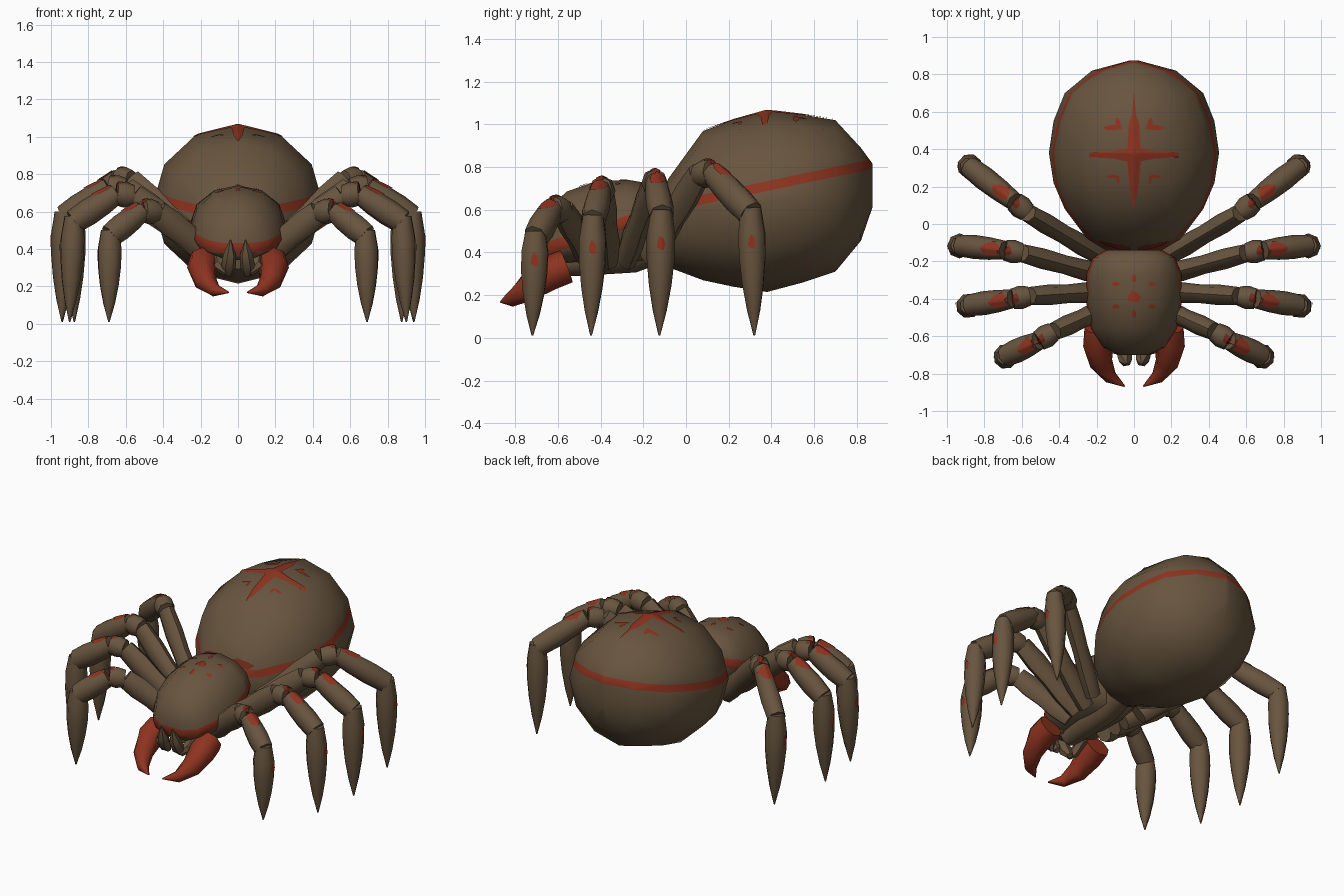
import bpy, bmesh, math
from mathutils import Vector
from mathutils.bvhtree import BVHTree

old = bpy.data.objects.get("Cube")
if old:
    bpy.data.objects.remove(old, do_unlink=True)


def material(name, color):
    m = bpy.data.materials.new(name)
    m.use_nodes = True
    m.diffuse_color = (*color, 1)
    m.node_tree.nodes["Principled BSDF"].inputs["Base Color"].default_value = (*color, 1)
    return m


BROWN = material("earth brown", (0.138, 0.09, 0.049))
RED = material("rust red", (0.27, 0.033, 0.014))
DARK = material("dark rust", (0.17, 0.024, 0.012))


def finish(name, bm, mats, angle=50, mirror=False):
    mesh = bpy.data.meshes.new(name)
    bm.to_mesh(mesh)
    mesh.shade_smooth()
    mesh.set_sharp_from_angle(angle=math.radians(angle))
    for m in mats:
        mesh.materials.append(m)
    obj = bpy.data.objects.new(name, mesh)
    bpy.context.collection.objects.link(obj)
    if mirror:
        obj.modifiers.new("mirror", "MIRROR").use_mirror_merge = False
    return BVHTree.FromBMesh(bm)


def skin(bm, rings):
    """Join rings of points with quads and close both ends."""
    loops = [[bm.verts.new(p) for p in ring] for ring in rings]
    n = len(loops[0])
    for a, b in zip(loops, loops[1:]):
        for i in range(n):
            j = (i + 1) % n
            bm.faces.new((a[i], a[j], b[j], b[i]))
    bm.faces.new(loops[0])
    bm.faces.new(loops[-1])
    bmesh.ops.recalc_face_normals(bm, faces=bm.faces)


def body(name, sections, band_y, band_z, slope, thick):
    """Loft of 12-sided rings (y, middle z, half width, rise, drop) with a red band."""
    bm = bmesh.new()
    rings = []
    for y, zc, w, up, down in sections:
        ring = []
        for k in range(12):
            a = k * math.tau / 12
            c = math.cos(a)
            ring.append((w * math.sin(a), y, zc + c * (up if c > 0 else down)))
        rings.append(ring)
    skin(bm, rings)
    normal = Vector((0, -slope, 1))
    for side in (-1, 1):
        bmesh.ops.bisect_plane(bm, geom=bm.verts[:] + bm.edges[:] + bm.faces[:],
                               plane_co=(0, band_y, band_z + side * thick / 2), plane_no=normal)
    for f in bm.faces:
        c = f.calc_center_median()
        off = c.z - band_z - slope * (c.y - band_y)
        f.material_index = int(abs(off) < thick / 2)
    return finish(name, bm, (BROWN, RED), 60)


def tube(bm, points, radii, sides=8, tall=1):
    """Tapered tube; tall stretches its section upright."""
    points = [Vector(p) for p in points]
    rings = []
    for i, (p, r) in enumerate(zip(points, radii)):
        d = points[min(i + 1, len(points) - 1)] - points[max(i - 1, 0)]
        u = d.cross(Vector((0, 0, 1))).normalized()
        v = d.cross(u).normalized() * tall
        rings.append([p + r * (u * math.cos(k * math.tau / sides) + v * math.sin(k * math.tau / sides))
                      for k in range(sides)])
    skin(bm, rings)


def segment(bm, a, b, radii, tall=1):
    """Straight limb segment with evenly spaced radii."""
    a, b = Vector(a), Vector(b)
    tube(bm, [a.lerp(b, i / (len(radii) - 1)) for i in range(len(radii))], radii, 8, tall)


def decal(name, tree, center, u, v, outline, mat=RED, cuts=3, mirror=False):
    """Thin painted patch: outline in the u, v plane, dropped onto a surface."""
    center, u, v = Vector(center), Vector(u).normalized(), Vector(v).normalized()
    n = u.cross(v).normalized()
    bm = bmesh.new()
    mid = bm.verts.new(center)
    rim = [bm.verts.new(center + u * a + v * b) for a, b in outline]
    for i in range(len(rim)):
        bm.faces.new((mid, rim[i], rim[(i + 1) % len(rim)]))
    bmesh.ops.subdivide_edges(bm, edges=bm.edges[:], cuts=cuts, use_grid_fill=True)
    missed = []
    for p in bm.verts:
        hit, normal, _, _ = tree.ray_cast(p.co + n * 0.4, -n)
        if hit:
            p.co = hit + normal * 0.005
        else:
            missed.append(p)
    bmesh.ops.delete(bm, geom=missed, context="VERTS")
    bm.normal_update()
    for f in bm.faces:
        if f.normal.dot(n) < 0:
            f.normal_flip()
    finish(name, bm, (mat,), 60, mirror)


def blob(w, h, n=7):
    """Slightly ragged oval outline."""
    return [((1 - 0.2 * (k % 2)) * w * math.cos(k * math.tau / n),
             (1 - 0.2 * (k % 2)) * h * math.sin(k * math.tau / n)) for k in range(n)]


X, Y, Z = (1, 0, 0), (0, 1, 0), (0, 0, 1)

# Abdomen with its sloping band
abdomen = body("abdomen", [
    (-0.14, 0.53, 0.15, 0.1, 0.1), (-0.08, 0.54, 0.25, 0.21, 0.21),
    (0.08, 0.62, 0.37, 0.35, 0.35), (0.22, 0.63, 0.43, 0.39, 0.39),
    (0.38, 0.64, 0.455, 0.425, 0.425), (0.55, 0.65, 0.43, 0.395, 0.39),
    (0.70, 0.665, 0.37, 0.355, 0.355), (0.82, 0.69, 0.225, 0.2, 0.235),
    (0.875, 0.715, 0.02, 0.1, 0.1)], 0.48, 0.732, 0.21, 0.046)

# Star mark and flecks on top of the abdomen
right = [(0.009, 0.21), (0.026, 0.17), (0.034, 0.034), (0.11, 0.019), (0.235, 0.012),
         (0.235, -0.012), (0.11, -0.019), (0.034, -0.034), (0.022, -0.18)]
star = [(0, 0.33)] + right + [(0, -0.29)] + [(-a, b) for a, b in reversed(right)]
decal("star_mark", abdomen, (0, 0.37, 1.1), X, Y, star[::-1], cuts=5)
for name, y, s, size in (("rear", 0.515, 1, 1.1), ("front", 0.255, -1, 0.7)):
    decal(name + "_fleck_pair", abdomen, (0.11, y, 1.1), X, Y,
          blob(0.052 * size, 0.015 * size), mirror=True)
    decal(name + "_fleck_hook_pair", abdomen, (0.085, y + s * 0.02, 1.1), Y, (-1, 0, 0),
          blob(0.03 * size, 0.015 * size), mirror=True)
decal("front_patch_pair", abdomen, (0.095, -0.1, 0.655), X, Z, blob(0.09, 0.03), DARK, mirror=True)

# Head shell with red rim
head = body("head", [
    (-0.70, 0.42, 0.08, 0.08, 0.05), (-0.66, 0.42, 0.165, 0.17, 0.08),
    (-0.56, 0.445, 0.23, 0.24, 0.10), (-0.42, 0.49, 0.255, 0.245, 0.14),
    (-0.27, 0.54, 0.255, 0.2, 0.2), (-0.18, 0.57, 0.22, 0.155, 0.22),
    (-0.14, 0.58, 0.15, 0.09, 0.15)], -0.3, 0.535, 0.33, 0.06)
decal("head_mark", head, (0, -0.39, 0.8), X, Y, blob(0.036, 0.036))
for i, y in enumerate((-0.29, -0.48)):
    decal(f"head_dot_{i + 1}", head, (0, y, 0.8), X, Y, blob(0.012, 0.025))
for i, y in enumerate((-0.32, -0.44)):
    decal(f"head_dot_pair_{i + 1}", head, (0.095, y, 0.8), X, Y, blob(0.022, 0.014), mirror=True)

# Waist and belly
bm = bmesh.new()
tube(bm, [(0, -0.62, 0.35), (0, -0.5, 0.37), (0, -0.25, 0.39), (0, -0.08, 0.46)], [0.06, 0.08, 0.085, 0.09])
finish("waist", bm, (BROWN,))

# Curved red fangs
bm = bmesh.new()
tube(bm, [(0.185, -0.56, 0.335), (0.19, -0.65, 0.3), (0.175, -0.745, 0.23),
          (0.125, -0.82, 0.18), (0.05, -0.868, 0.168)], [0.08, 0.082, 0.062, 0.036, 0.004])
finish("fang_pair", bm, (RED,), mirror=True)

# Small mouth feelers
bm = bmesh.new()
tube(bm, [(0.05, -0.66, 0.26), (0.05, -0.70, 0.31), (0.045, -0.73, 0.37), (0.04, -0.75, 0.45)],
     [0.02, 0.04, 0.035, 0.003], 6)
tube(bm, [(0.1, -0.58, 0.36), (0.1, -0.67, 0.31), (0.06, -0.69, 0.27)], [0.04, 0.035, 0.02], 6)
finish("feeler_pair", bm, (BROWN,), mirror=True)

# Legs: hip, knee start, knee end, ankle, foot tip
legs = [
    [(0.13, -0.44, 0.36), (0.43, -0.575, 0.595), (0.51, -0.625, 0.605), (0.685, -0.705, 0.47), (0.69, -0.72, 0.01)],
    [(0.14, -0.36, 0.37), (0.56, -0.385, 0.685), (0.65, -0.40, 0.695), (0.88, -0.435, 0.545), (0.90, -0.445, 0.01)],
    [(0.14, -0.28, 0.37), (0.6, -0.155, 0.72), (0.69, -0.14, 0.73), (0.93, -0.115, 0.57), (0.94, -0.125, 0.01)],
    [(0.18, -0.17, 0.38), (0.57, 0.06, 0.765), (0.64, 0.12, 0.775), (0.88, 0.305, 0.58), (0.875, 0.32, 0.01)],
]
for i, (hip, knee, shin, ankle, foot) in enumerate(legs):
    bm = bmesh.new()
    segment(bm, hip, knee, [0.048, 0.056, 0.05, 0.055, 0.048], 1.35)
    segment(bm, knee, shin, [0.052, 0.063, 0.055], 1.1)
    segment(bm, shin, ankle, [0.05, 0.06, 0.064, 0.058], 1.12)
    top = Vector(ankle) + Vector((0, 0, 0.03))
    segment(bm, top, foot, [0.05, 0.067, 0.065, 0.053, 0.033, 0.004])
    leg = finish(f"leg_pair_{i + 1}", bm, (BROWN,), mirror=True)

    # Red marks on the shin, the knee and the outer face of the foot
    along = Vector(ankle) - Vector(shin)
    across = Vector((-along.y, along.x, 0))
    spot = Vector(shin) + along * 0.18
    decal(f"shin_mark_pair_{i + 1}", leg, spot, along, across, blob(0.064, 0.042), mirror=True)
    decal(f"knee_mark_pair_{i + 1}", leg, Vector(knee).lerp(Vector(shin), 0.8), X, Y,
          blob(0.02, 0.03), DARK, mirror=True)
    spot = Vector(ankle).lerp(Vector(foot), 0.23)
    decal(f"foot_mark_pair_{i + 1}", leg, spot, Y, Z, blob(0.02, 0.038), mirror=True)
